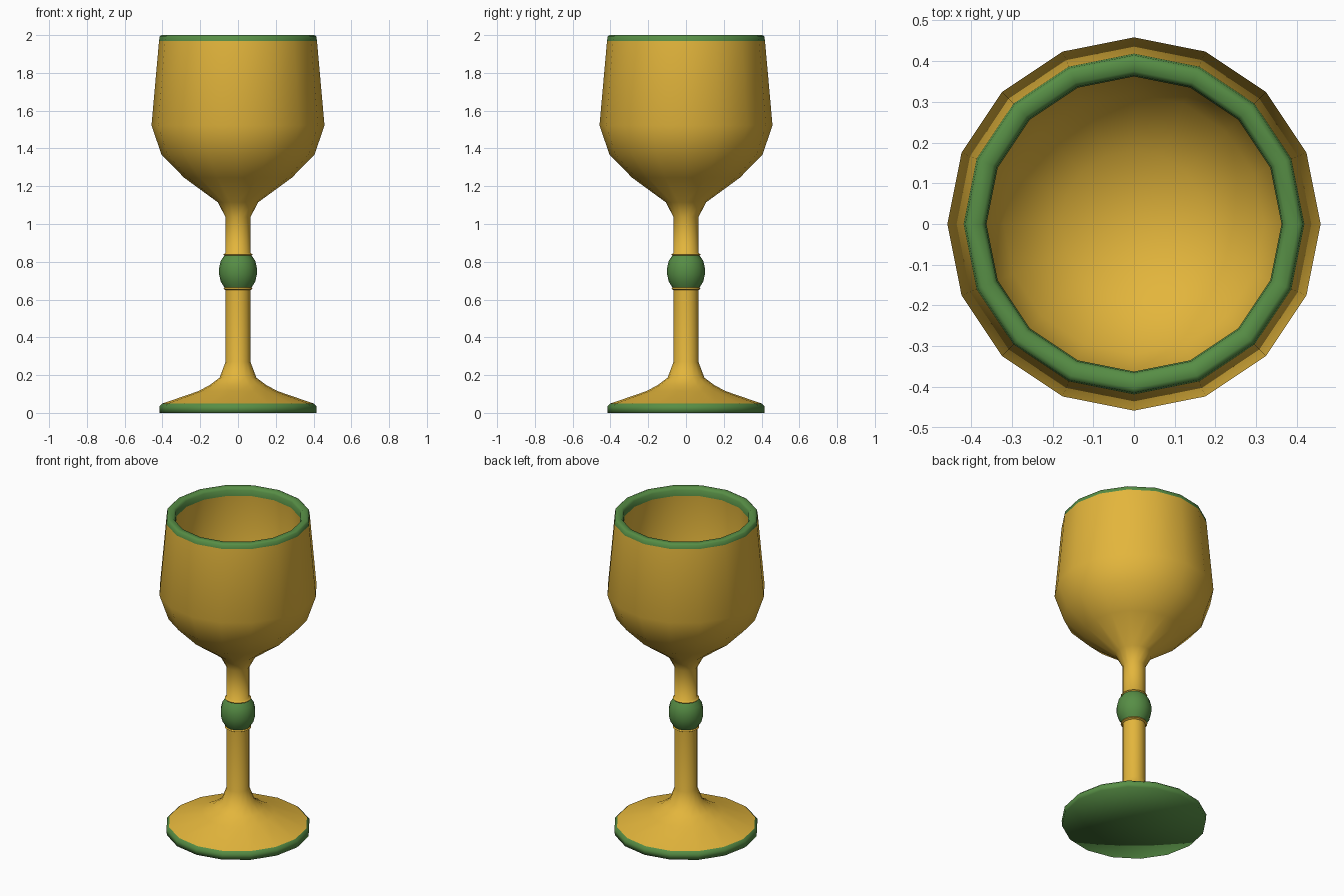
import bpy, bmesh
from math import cos, sin, tau, radians

if "Cube" in bpy.data.objects:
    bpy.data.objects.remove(bpy.data.objects["Cube"])

SIDES = 16


def material(name, color):
    m = bpy.data.materials.new(name)
    m.diffuse_color = (*color, 1)
    m.use_nodes = True
    m.node_tree.nodes["Principled BSDF"].inputs["Base Color"].default_value = m.diffuse_color
    return m


gold = material("gold", (0.77, 0.465, 0.045))
green = material("green", (0.095, 0.27, 0.06))


def lathe(name, profile, mat, angle=60):
    """Turn an (r, z) profile about z; r = 0 makes a pole."""
    bm = bmesh.new()
    rings = []
    for r, z in profile:
        if r == 0:
            rings.append([bm.verts.new((0, 0, z))] * SIDES)
        else:
            rings.append([bm.verts.new((r * cos(tau * j / SIDES), r * sin(tau * j / SIDES), z))
                          for j in range(SIDES)])
    for a, b in zip(rings, rings[1:]):
        for j in range(SIDES):
            k = (j + 1) % SIDES
            bm.faces.new(dict.fromkeys((a[j], a[k], b[k], b[j])))
    mesh = bpy.data.meshes.new(name)
    bm.to_mesh(mesh)
    bm.free()
    mesh.materials.append(mat)
    ob = bpy.data.objects.new(name, mesh)
    bpy.context.collection.objects.link(ob)
    bpy.context.view_layer.objects.active = ob
    ob.select_set(True)
    bpy.ops.object.shade_smooth_by_angle(angle=radians(angle))
    ob.select_set(False)


# Green base disc with a short upright edge
lathe("base_trim", [(0, 0), (0.415, 0), (0.417, 0.035), (0.402, 0.049)], green, 120)

# Flared foot and lower stem, ending in a small collar
lathe("foot_and_lower_stem", [(0.402, 0.049), (0.21, 0.115), (0.15, 0.147), (0.097, 0.187),
                              (0.066, 0.27), (0.066, 0.65), (0.077, 0.656), (0.072, 0.664)], gold)

# Green knob in the middle of the stem
lathe("stem_knob", [(0.072, 0.664), (0.091, 0.695), (0.1, 0.732),
                    (0.1, 0.768), (0.091, 0.805), (0.072, 0.833)], green)

# Upper stem and outside of the bowl
lathe("bowl_outside", [(0.072, 0.833), (0.077, 0.839), (0.066, 0.847), (0.066, 1.037),
                       (0.107, 1.115), (0.285, 1.245), (0.405, 1.367), (0.458, 1.522),
                       (0.418, 1.97)], gold)

# Green lip
lathe("rim_trim", [(0.418, 1.97), (0.414, 1.994), (0.403, 2.0), (0.375, 1.998),
                   (0.365, 1.985), (0.362, 1.95)], green, 120)

# Inside of the bowl
lathe("bowl_inside", [(0.362, 1.95), (0.385, 1.6), (0.32, 1.42),
                      (0.18, 1.31), (0, 1.27)], gold, 120)
